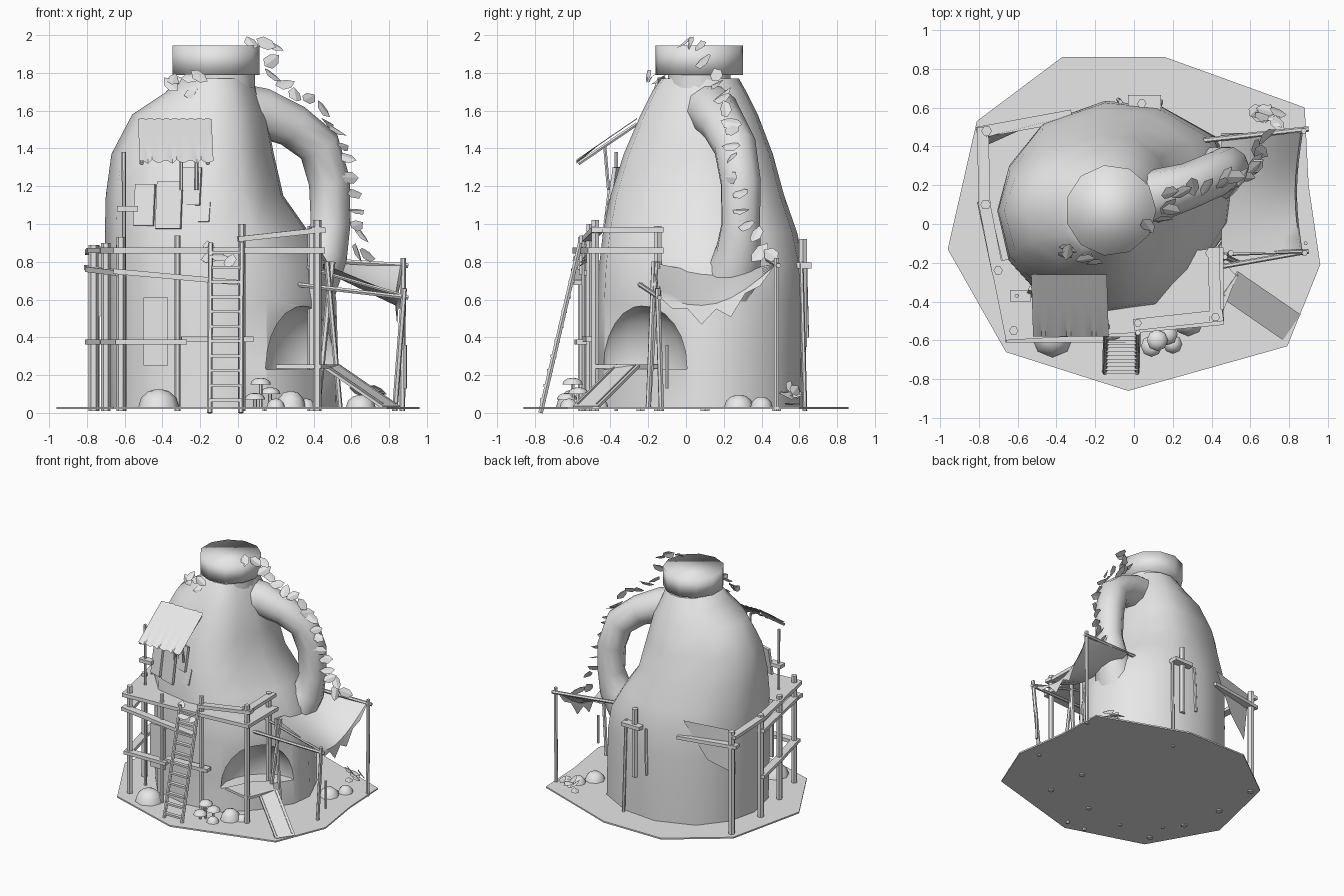
import bpy, bmesh, math, random
from mathutils import Vector as V, Matrix

random.seed(4)
old = bpy.data.objects.get("Cube")
if old:
    bpy.data.objects.remove(old)

grey = bpy.data.materials.new("plain_grey")
grey.use_nodes = True
grey.diffuse_color = (0.8, 0.8, 0.8, 1)
grey.node_tree.nodes["Principled BSDF"].inputs["Base Color"].default_value = (0.8, 0.8, 0.8, 1)


def finish(name, bm, smooth=None):
    bmesh.ops.recalc_face_normals(bm, faces=bm.faces)
    me = bpy.data.meshes.new(name)
    bm.to_mesh(me)
    bm.free()
    me.materials.append(grey)
    if smooth:
        me.shade_smooth()
        me.set_sharp_from_angle(angle=math.radians(smooth))
    ob = bpy.data.objects.new(name, me)
    bpy.context.collection.objects.link(ob)
    return ob


def loft(name, rings, smooth=None):
    """Skin a closed solid through rings of equal length."""
    bm = bmesh.new()
    rows = [[bm.verts.new(p) for p in ring] for ring in rings]
    n = len(rows[0])
    for lo, hi in zip(rows, rows[1:]):
        for i in range(n):
            bm.faces.new((lo[i], lo[(i + 1) % n], hi[(i + 1) % n], hi[i]))
    bm.faces.new(rows[0])
    bm.faces.new(rows[-1])
    return finish(name, bm, smooth)


def circle(c, r, n, ax=V((1, 0, 0)), ay=V((0, 1, 0))):
    return [V(c) + r * (ax * math.cos(math.tau * i / n) + ay * math.sin(math.tau * i / n)) for i in range(n)]


def frame(a, b):
    d = (V(b) - V(a)).normalized()
    side = d.cross(V((0, 0, 1)))
    side = side.normalized() if side.length > 0.01 else V((1, 0, 0))
    return side, side.cross(d)


def rod(name, a, b, r=0.02, n=6):
    s, u = frame(a, b)
    return loft(name, [circle(a, r, n, s, u), circle(b, r, n, s, u)], 50)


def plank(name, a, b, w=0.06, t=0.025):
    s, u = frame(a, b)
    corners = [s * x * w / 2 + u * y * t / 2 for x, y in ((-1, -1), (1, -1), (1, 1), (-1, 1))]
    return loft(name, [[V(p) + c for c in corners] for p in (a, b)])


def slab(name, outline, z0, z1):
    return loft(name, [[(x, y, z) for x, y in outline] for z in (z0, z1)])


def sheet(name, rows):
    """Open surface through a grid of points."""
    bm = bmesh.new()
    g = [[bm.verts.new(p) for p in row] for row in rows]
    for a, b in zip(g, g[1:]):
        for i in range(len(a) - 1):
            bm.faces.new((a[i], a[i + 1], b[i + 1], b[i]))
    return finish(name, bm, 40)


def dome(name, c, r, h):
    c = V(c)
    loft(name, [circle(c + V((0, 0, h * z)), r * k, 8) for z, k in ((0, 1), (0.55, 0.85), (0.9, 0.5), (1, 0.15))], 60)


# Ground
slab("ground", [(-.96, -.13), (-.66, -.66), (-.03, -.86), (.79, -.63), (.96, -.21),
                (.9, .2), (.88, .6), (.16, .86), (-.37, .86), (-.81, .53)], .02, .032)

# Jug body: one rounded outline stretched differently at each height
outline = [(-1, 0), (-.9, -.5), (-.6, -.88), (-.05, -1), (.42, -.93), (.72, -.58), (.97, -.12),
           (1, .2), (.82, .68), (.4, .95), (-.05, 1), (-.6, .8), (-.9, .42)]
CX, CY = -0.12, 0.07
levels = [(.025, .56, .66, .55, .56), (.3, .57, .65, .54, .565), (.6, .575, .64, .54, .565),
          (.78, .58, .61, .53, .555), (.95, .585, .5, .51, .52), (1.15, .58, .36, .47, .45),
          (1.37, .55, .31, .4, .39), (1.58, .44, .27, .31, .31), (1.7, .26, .22, .25, .25), (1.77, .19, .2, .2, .21)]
body = loft("jug_body", [[(CX + x * (l if x < 0 else r), CY + y * (f if y < 0 else b), z)
                          for x, y in outline] for z, l, r, f, b in levels], 60)

# Rounded doorway hollow with a raised flat floor
FLOOR = .24
bm = bmesh.new()
bmesh.ops.create_uvsphere(bm, u_segments=16, v_segments=12, radius=1,
                          matrix=Matrix.Translation((.37, -.25, FLOOR)) @ Matrix.Rotation(math.radians(52), 4, 'Z')
                          @ Matrix.Diagonal((.3, .23, .33, 1)))
bmesh.ops.bisect_plane(bm, geom=bm.verts[:] + bm.edges[:] + bm.faces[:], plane_co=(0, 0, FLOOR - .01),
                       plane_no=(0, 0, -1), clear_outer=True)
bmesh.ops.holes_fill(bm, edges=[e for e in bm.edges if e.is_boundary])
cutter = finish("doorway_cutter", bm, 60)
cutter.hide_render = True
cut = body.modifiers.new("doorway", 'BOOLEAN')
cut.operation = 'DIFFERENCE'
cut.object = cutter
bpy.context.view_layer.objects.active = body
bpy.ops.object.modifier_apply(modifier=cut.name)
bpy.data.objects.remove(cutter)
body.data.set_sharp_from_angle(angle=math.radians(50))

# Neck and cap
loft("neck", [circle((CX + .04, CY, z), .17, 14) for z in (1.72, 1.81)], 40)
loft("cap", [circle((CX, CY, z), .235, 11) for z in (1.79, 1.945)], 180)

# Handle: tube swept in one upright plane
path = [(-.06, .1, 1.61, .15), (.12, .15, 1.59, .135), (.29, .2, 1.52, .118), (.43, .26, 1.41, .115),
        (.485, .29, 1.22, .11), (.49, .29, 1.0, .105), (.46, .28, .85, .125), (.36, .22, .68, .17)]
across = V((-.35, .93, 0)).normalized()
rings = []
for i, p in enumerate(path):
    d = (V(path[min(i + 1, len(path) - 1)][:3]) - V(path[max(i - 1, 0)][:3])).normalized()
    rings.append(circle(p[:3], p[3], 10, across, across.cross(d).normalized()))
loft("jug_handle", rings, 60)

# Front deck, side boards and rails
slab("front_deck", [(-.74, -.2), (-.66, -.6), (.02, -.56), (.46, -.52), (.46, -.12), (.2, -.15), (-.5, -.15)], .845, .875)
boards = [((-.78, .5, .85), (-.77, .08, .86)), ((-.77, .1, .86), (-.7, -.26, .86)),
          ((-.81, .47, .77), (-.32, .56, .76)), ((-.78, .12, .375), (-.7, -.26, .375)),
          ((-.7, -.25, .375), (-.62, -.57, .375)), ((-.65, -.56, .375), (-.27, -.55, .375)),
          ((-.66, -.58, .75), (0, -.58, .69)), ((0, -.52, .92), (.46, -.47, .97)),
          ((.42, -.5, .97), (.41, -.12, .97)), ((-.3, -.52, .39), (.08, -.5, .39)),
          ((-.78, .12, .76), (-.62, -.56, .74))]
for a, b in boards:
    plank("walkway_board", a, b, .06, .028)
posts = [(-.76, .48, .89, .027), (-.765, .1, .89, .027), (-.7, -.24, .9, .024), (-.62, -.55, .93, .024),
         (-.32, -.55, .94, .016), (.02, -.51, 1.0, .02), (.42, -.48, 1.02, .023), (.39, -.15, .99, .023)]
for x, y, z, r in posts:
    rod("deck_post", (x, y, .01), (x, y, z), r)
rod("tall_pole", (-.6, -.37, .01), (-.605, -.37, 1.38), .011)
plank("pole_board", (-.64, -.37, 1.08), (-.53, -.37, 1.08), .06, .03)

# Ladder
for x in (-.15, .015):
    rod("ladder_rail", (x, -.77, 0), (x + .005, -.56, .9), .014)
for i in range(11):
    t = (i + .6) / 11
    plank("ladder_rung", (-.15, -.77 + .21 * t, .02 + .86 * t), (.02, -.77 + .21 * t, .02 + .86 * t), .03, .016)

# Corrugated window awning with struts
awning = []
for k in range(4):
    t = k / 3
    awning.append([(-.53 + .39 * i / 18 + .01 * t, -.26 - .32 * t,
                    1.555 - .22 * t + .006 * (i % 2) - (.008 * (i % 3) if k == 3 else 0)) for i in range(19)])
sheet("window_awning", awning)
for x in (-.51, -.16):
    rod("awning_side_beam", (x, -.26, 1.53), (x, -.57, 1.32), .011)
for x in (-.3, -.22):
    rod("awning_strut", (x, -.41, 1.18), (x, -.43, 1.41), .01)

# Window shutters, patches and side hatch
for x, z, w, h in ((-.5, 1.1, .11, .22), (-.37, 1.1, .14, .25), (-.25, 1.2, .1, .2), (-.2, 1.07, .1, .12)):
    y = -.37 - .15 * (1.35 - z) + (.03 if x < -.45 else 0)
    plank("window_board", (x, y, z - h / 2), (x + .01, y + .03, z + h / 2), w, .02)
plank("lower_hatch", (-.435, -.445, .25), (-.435, -.44, .61), .13, .02)

# Ramp and landing
plank("ramp", (.49, -.31, .25), (.81, -.53, .03), .16, .016)
for k in (-1, 1):
    off = V((.034, .05, .014)) * k + V((0, 0, .012 - .014 * k))
    plank("ramp_strip", V((.5, -.317, .243)) + off, V((.8, -.523, .037)) + off, .008, .006)
slab("landing", [(.2, -.45), (.44, -.5), (.53, -.27), (.42, -.15), (.3, -.25)], .235, .255)
rod("landing_brace", (.42, -.2, .03), (.5, -.15, .8), .016)
rod("landing_brace", (.54, -.2, .03), (.47, -.17, .8), .014)

# Cloth canopy on the left flank
rod("canopy_post", (.83, -.13, .01), (.88, -.15, .66), .015)
rod("canopy_post", (.87, .48, .01), (.875, .48, .82), .015)
rod("leaning_stick", (.885, -.1, .13), (.885, -.1, .36), .01)
rod("canopy_beam", (.22, -.26, .69), (.9, -.14, .61), .013)
rod("canopy_beam", (.25, .42, .82), (.9, .49, .78), .014)
rod("canopy_beam", (.36, -.16, .77), (.88, -.14, .62), .01)
cloth = []
for j in range(9):
    v = j / 8
    row = []
    for i in range(6):
        u = i / 5
        z = .79 * (1 - u) + u * (.62 + .16 * v) - .12 * math.sin(math.pi * v) * (.35 + .65 * u)
        row.append((.45 + (.41 - .03 * math.sin(math.pi * v)) * u, -.15 + .62 * v, z))
    row.append((row[-1][0] + .01, row[-1][1], row[-1][2] - (.11 if j % 2 else .03) * math.sin(math.pi * v)))
    cloth.append(row)
sheet("canopy_cloth", cloth)
sheet("hanging_cloth", [[(-.76, .45, .88), (-.36, .55, .9)], [(-.75, .41, .5), (-.55, .5, .6)]])

# Back posts and shelf
rod("back_post", (.04, .62, .35), (.04, .62, .92), .024)
rod("back_post", (.14, .63, .01), (.13, .61, .8), .012)
rod("back_post", (-.08, .64, .4), (-.07, .63, .78), .012)
plank("back_shelf", (-.03, .61, .78), (.14, .61, .78), .11, .03)


# Leaves: bent six-sided plates lying against a given outward direction
def leaf(p, size, out):
    bm = bmesh.new()
    pts = [(-1, 0, 0), (-.4, .6, -.15), (.5, .55, -.15), (1.1, 0, 0), (.5, -.55, -.15), (-.4, -.6, -.15)]
    tilt = V(out) + V([random.uniform(-.4, .4) for _ in 'xyz'])
    m = (Matrix.Translation(p) @ tilt.to_track_quat('Z', 'Y').to_matrix().to_4x4()
         @ Matrix.Rotation(random.uniform(0, 6.3), 4, 'Z') @ Matrix.Scale(size, 4))
    vs = [bm.verts.new(m @ V(q)) for q in pts]
    bm.faces.new(vs[:4])
    bm.faces.new([vs[0]] + vs[3:])
    finish("leaf", bm)


vine = [(.07, .0, 1.97), (.18, .05, 1.95), (.15, .14, 1.8), (.31, .18, 1.7), (.43, .22, 1.64),
        (.53, .25, 1.5), (.59, .25, 1.36), (.62, .26, 1.2), (.65, .32, 1.02), (.63, .4, .87), (.7, .47, .8)]
for a, b in zip(vine, vine[1:]):
    for t in (.1, .6):
        leaf(V(a).lerp(V(b), t) + V([random.uniform(-.02, .02) for _ in 'xyz']), random.uniform(.05, .066), (.5, -.6, .6))
for c, spread, count, out in (((-.28, -.17, 1.74), .08, 7, (-.2, -.7, .6)), ((-.1, -.55, .85), .07, 6, (0, -.7, .7)),
                              ((.66, .55, .09), .09, 9, (.3, .3, .9))):
    for _ in range(count):
        leaf(V(c) + V([random.uniform(-spread, spread) * k for k in (1, .5, .6)]), .05, out)

# Rocks and mushrooms
for x, y, r, h in ((-.42, -.58, .11, .1), (.28, -.5, .08, .09), (.36, -.46, .05, .05), (.65, .28, .08, .07),
                   (.72, .4, .06, .06), (.2, -.62, .05, .05)):
    dome("rock", (x, y, .025), r, h)
for x, y, h in ((.12, -.6, .15), (.17, -.57, .1), (.09, -.63, .07)):
    rod("mushroom_stem", (x, y, .02), (x, y, h), .01)
    dome("mushroom_cap", (x, y, h), .055, .035)
